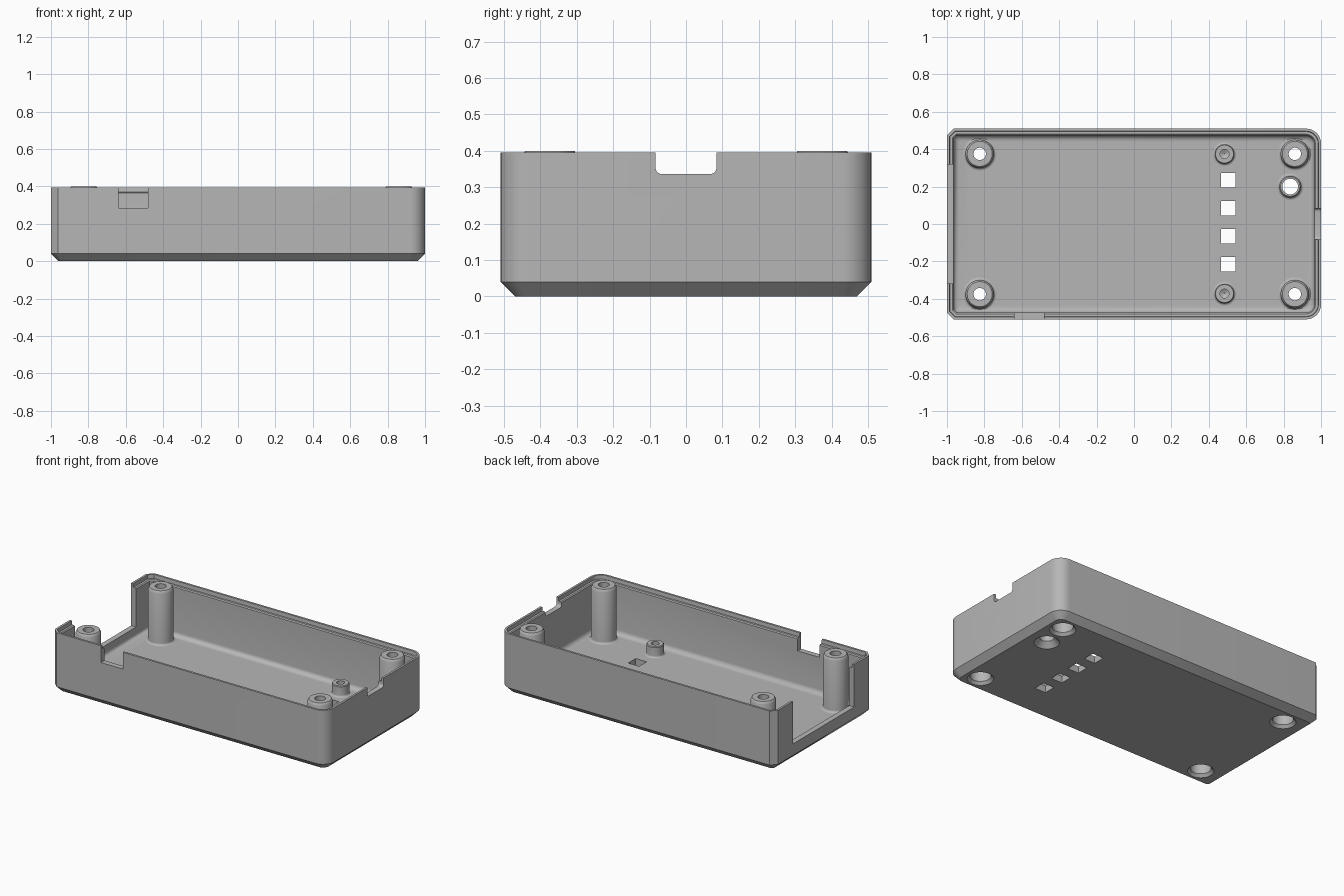
import bpy, bmesh
from math import sin, cos, pi, radians
from mathutils import Matrix, Vector

if "Cube" in bpy.data.objects:
    bpy.data.objects.remove(bpy.data.objects["Cube"], do_unlink=True)

grey = bpy.data.materials.new("plain_grey")
grey.use_nodes = True
colour = (0.47, 0.47, 0.47, 1)
grey.diffuse_color = colour
grey.node_tree.nodes["Principled BSDF"].inputs["Base Color"].default_value = colour

HALF_X, HALF_Y, TOP = 1.0, 0.51, 0.395
FLOOR, LEDGE, CHAMFER = 0.045, 0.37, 0.04
SEGMENTS = 40


def make_object(name, bm):
    bmesh.ops.recalc_face_normals(bm, faces=bm.faces)
    mesh = bpy.data.meshes.new(name)
    bm.to_mesh(mesh)
    bm.free()
    mesh.materials.append(grey)
    obj = bpy.data.objects.new(name, mesh)
    bpy.context.collection.objects.link(obj)
    return obj


def smooth(obj):
    bpy.ops.object.select_all(action="DESELECT")
    obj.select_set(True)
    bpy.context.view_layer.objects.active = obj
    bpy.ops.object.shade_smooth_by_angle(angle=radians(32))


def bridge(bm, a, b):
    for i in range(len(a)):
        j = (i + 1) % len(a)
        bm.faces.new((a[i], a[j], b[j], b[i]))


def outline(inset):
    """Plan of the case: rounded corners on +x, cut corners on -x."""
    x, y = HALF_X - inset, HALF_Y - inset
    r = max(0.08 - inset, 0.015)
    c = max(0.037 - 0.586 * inset, 0.01)
    half = [(x - r + r * cos(k * pi / 16), y - r + r * sin(k * pi / 16)) for k in range(9)]
    half += [(-x + c, y), (-x, y - c)]
    return half + [(px, -py) for px, py in reversed(half) if True]


def lathe(bm, profile, x, y, capped):
    """Spin (radius, height) points round a vertical axis at x, y."""
    rings = []
    for r, z in profile:
        rings.append([bm.verts.new((x + r * cos(2 * pi * k / SEGMENTS),
                                    y + r * sin(2 * pi * k / SEGMENTS), z))
                      for k in range(SEGMENTS)])
    for a, b in zip(rings, rings[1:]):
        bridge(bm, a, b)
    if capped:
        bm.faces.new(rings[0])
        bm.faces.new(rings[-1])


def foot(radius, size):
    """Concave fillet from the floor up to a post of the given radius."""
    return [(radius + size * (1 - sin(k * pi / 10)), FLOOR + size * (1 - cos(k * pi / 10)))
            for k in range(6)]


def box(bm, low, high):
    low, high = Vector(low), Vector(high)
    matrix = Matrix.Translation((low + high) / 2) @ Matrix.Diagonal((high - low).to_4d())
    return bmesh.ops.create_cube(bm, size=1, matrix=matrix)["verts"]


# Tray: one closed loft from underside, up the wall, over the lip, down to the floor
wall, fillet = 0.036, 0.03
sections = [(CHAMFER, 0), (0, CHAMFER), (0, TOP), (0.014, TOP), (0.016, LEDGE),
            (0.03, LEDGE), (wall, LEDGE - 0.006)]
sections += [(wall + fillet * (1 - cos(k * pi / 10)), FLOOR + fillet * (1 - sin(k * pi / 10)))
             for k in range(6)]
bm = bmesh.new()
rings = [[bm.verts.new((x, y, z)) for x, y in outline(inset)] for inset, z in sections]
for a, b in zip(rings, rings[1:]):
    bridge(bm, a, b)
bm.faces.new(rings[0])
bm.faces.new(rings[-1])
case = make_object("case_tray", bm)

# Cutters: end opening, front window, rounded notch, light holes, screw recesses
posts = [(x, y) for x in (-0.825, 0.86) for y in (-0.375, 0.375)]
guide = (0.835, 0.2)
bm = bmesh.new()
box(bm, (-1.1, -0.318, 0.115), (-0.94, 0.318, 0.6))
box(bm, (-0.64, -0.6, 0.285), (-0.48, -0.45, 0.6))
notch = box(bm, (0.94, -0.084, 0.336), (1.1, 0.084, 0.6))
lower = [e for e in {e for v in notch for e in v.link_edges}
         if all(v.co.z < 0.4 for v in e.verts) and abs(e.verts[0].co.x - e.verts[1].co.x) > 0.1]
bmesh.ops.bevel(bm, geom=lower, offset=0.018, segments=4, profile=0.5, affect="EDGES")
for i in range(4):
    y = 0.234 - 0.15 * i
    box(bm, (0.464, y - 0.039, -0.1), (0.544, y + 0.039, 0.1))
for x, y in posts:
    lathe(bm, [(0.078, -0.05), (0.078, 0), (0.062, 0.018), (0.062, 0.1)], x, y, True)
lathe(bm, [(0.075, -0.05), (0.075, 0), (0.042, 0.033), (0.042, 0.1)], *guide, True)
cutter = make_object("cutter", bm)
cutter.hide_render = True

cut = case.modifiers.new("openings", "BOOLEAN")
cut.operation = "DIFFERENCE"
cut.solver = "EXACT"
cut.object = cutter
bpy.context.view_layer.objects.active = case
bpy.ops.object.modifier_apply(modifier=cut.name)
bpy.data.objects.remove(cutter, do_unlink=True)
smooth(case)

# Corner screw posts, hollow from below
for i, (x, y) in enumerate(posts):
    bm = bmesh.new()
    lathe(bm, foot(0.076, 0.014) + [(0.076, 0.383), (0.07, 0.397), (0.067, 0.4), (0.033, 0.4),
                                    (0.033, 0.3), (0.062, 0.3), (0.062, FLOOR)], x, y, False)
    smooth(make_object("screw_post_%d" % (i + 1), bm))

# Low pegs with blind pilot holes
for i, y in enumerate((-0.372, 0.374)):
    bm = bmesh.new()
    lathe(bm, foot(0.052, 0.012) + [(0.052, 0.112), (0.048, 0.117), (0.024, 0.117),
                                    (0.024, 0.07), (0.001, 0.058)], 0.484, y, False)
    smooth(make_object("board_peg_%d" % (i + 1), bm))

# Button guide ring
bm = bmesh.new()
lathe(bm, foot(0.058, 0.014) + [(0.058, 0.1), (0.052, 0.106), (0.042, 0.106), (0.042, FLOOR)],
      *guide, False)
smooth(make_object("button_guide", bm))
